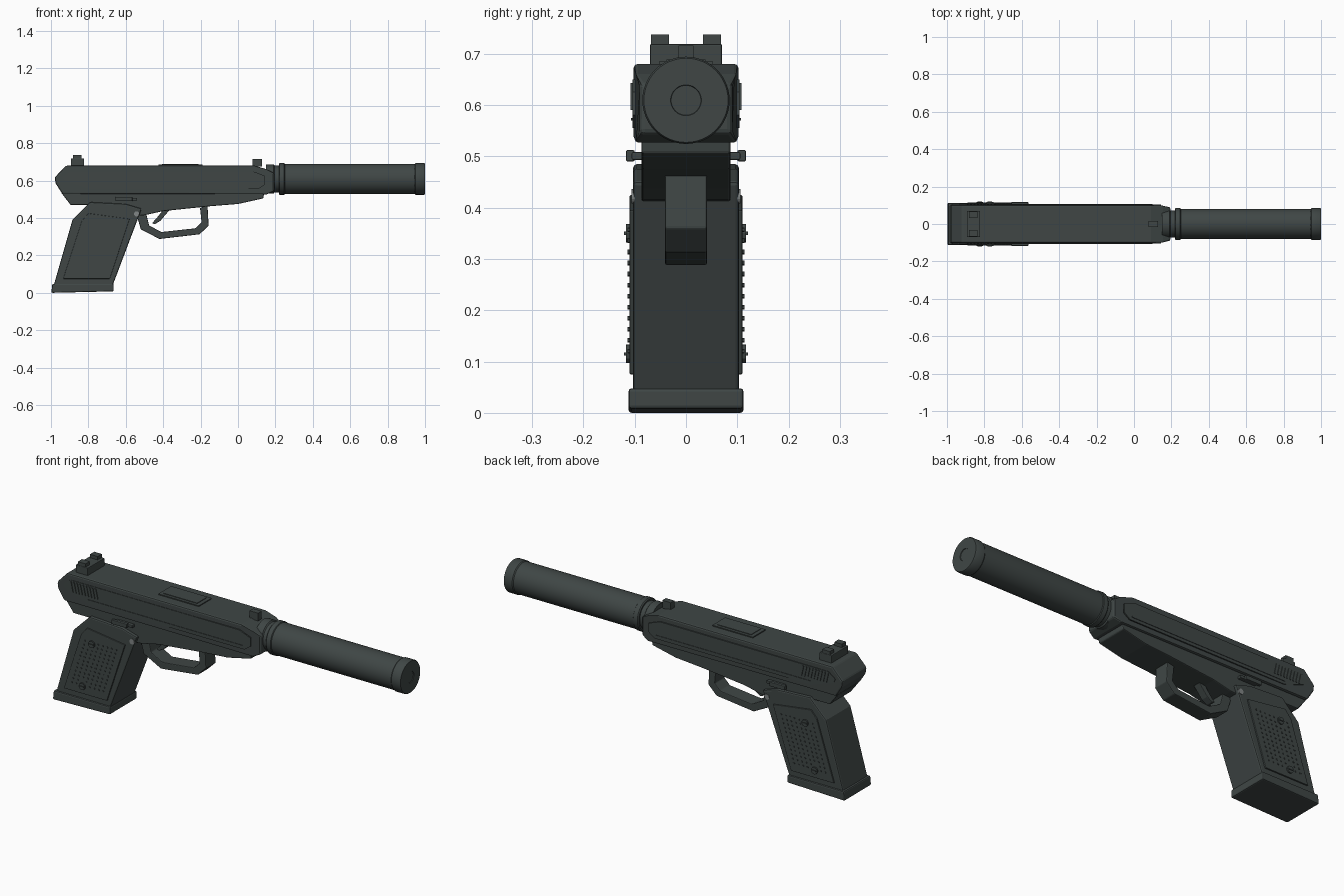
import bpy, bmesh, math
from mathutils import Matrix, Vector

if "Cube" in bpy.data.objects:
    bpy.data.objects.remove(bpy.data.objects["Cube"])


def material(name, rgb):
    m = bpy.data.materials.new(name)
    m.diffuse_color = (*rgb, 1)
    m.use_nodes = True
    m.node_tree.nodes["Principled BSDF"].inputs["Base Color"].default_value = m.diffuse_color
    return m


SLATE = material("dark slate", (0.050, 0.062, 0.060))
STEEL = material("pin grey", (0.22, 0.24, 0.24))


def finish(name, bm, mat=SLATE, bevel=0, mirror=False, smooth=False):
    bmesh.ops.recalc_face_normals(bm, faces=bm.faces[:])
    me = bpy.data.meshes.new(name)
    bm.to_mesh(me)
    bm.free()
    me.materials.append(mat)
    ob = bpy.data.objects.new(name, me)
    bpy.context.collection.objects.link(ob)
    if bevel:
        b = ob.modifiers.new("bevel", "BEVEL")
        b.width, b.segments, b.limit_method = bevel, 2, "ANGLE"
        b.angle_limit = math.radians(35)
    if mirror:
        m = ob.modifiers.new("mirror", "MIRROR")
        m.use_axis = (False, True, False)
    if smooth:
        bpy.context.view_layer.objects.active = ob
        ob.select_set(True)
        bpy.ops.object.shade_smooth_by_angle(angle=math.radians(35))
        ob.select_set(False)
    return ob


def add_prism(bm, pts, y0, y1):
    """Extrude an x/z outline between two y positions."""
    f = bm.faces.new([bm.verts.new((x, y0, z)) for x, z in pts])
    out = bmesh.ops.extrude_face_region(bm, geom=[f])
    vs = [v for v in out["geom"] if isinstance(v, bmesh.types.BMVert)]
    bmesh.ops.translate(bm, verts=vs, vec=(0, y1 - y0, 0))


def prism(name, pts, y0, y1, **kw):
    bm = bmesh.new()
    add_prism(bm, pts, y0, y1)
    return finish(name, bm, **kw)


def rect(x0, x1, z0, z1):
    return [(x0, z0), (x1, z0), (x1, z1), (x0, z1)]


def add_disc(bm, x, z, r, y0, y1, n=12):
    m = Matrix.Translation((x, (y0 + y1) / 2, z)) @ Matrix.Rotation(math.pi / 2, 4, "X")
    bmesh.ops.create_cone(bm, cap_ends=True, segments=n, radius1=r, radius2=r,
                          depth=abs(y1 - y0), matrix=m)


def lathe_x(name, profile, zc, n=48):
    """Spin (x, radius) points about the barrel axis."""
    bm = bmesh.new()
    vs = [bm.verts.new((x, 0, zc + r)) for x, r in profile]
    es = [bm.edges.new(p) for p in zip(vs, vs[1:])]
    bmesh.ops.spin(bm, geom=vs + es, cent=(0, 0, zc), axis=(1, 0, 0),
                   angle=2 * math.pi, steps=n)
    bmesh.ops.remove_doubles(bm, verts=bm.verts[:], dist=1e-5)
    return finish(name, bm, smooth=True)


# Slide, with the nose narrowed in plan
slide = [(-0.98, 0.617), (-0.92, 0.68), (0.09, 0.68), (0.155, 0.66), (0.195, 0.64),
         (0.195, 0.545), (0.155, 0.527), (-0.94, 0.53), (-0.975, 0.585)]
bm = bmesh.new()
add_prism(bm, slide, -0.102, 0.102)
for v in bm.verts:
    if v.co.x > 0.18:
        v.co.y *= 0.86
finish("slide", bm, bevel=0.008)

# Raised side panels, rear serrations and side rails
prism("slide_side_panel", [(-0.94, 0.62), (-0.90, 0.65), (0.08, 0.65), (0.145, 0.625),
      (0.145, 0.58), (0.11, 0.555), (-0.80, 0.555), (-0.93, 0.60)],
      0.098, 0.1045, mirror=True)
prism("slide_side_rail", rect(-0.80, 0.10, 0.570, 0.575), 0.100, 0.107, mirror=True)
bm = bmesh.new()
for i in range(9):
    x = -0.89 + i * 0.018
    add_prism(bm, [(x, 0.59), (x + 0.008, 0.59), (x - 0.004, 0.643), (x - 0.012, 0.643)],
              0.100, 0.108)
finish("slide_serrations", bm, mirror=True)

# Ejection port frame and cover on the top
bm = bmesh.new()
for x0, x1, y0, y1, z in ((-0.425, -0.19, -0.053, 0.053, 0.685),
                          (-0.405, -0.21, -0.038, 0.038, 0.688)):
    add_prism(bm, rect(x0, x1, 0.675, z), y0, y1)
finish("ejection_port", bm)

# Lower frame
prism("frame", [(-0.945, 0.535), (-0.895, 0.47), (-0.79, 0.47), (-0.56, 0.41),
      (-0.50, 0.415), (-0.40, 0.437), (-0.15, 0.463), (0.0, 0.475), (0.135, 0.505),
      (0.14, 0.535)], -0.087, 0.087, bevel=0.005)

# Grip, raised side panels and base plate
prism("grip", [(-0.79, 0.485), (-0.885, 0.39), (-0.985, 0.04), (-0.67, 0.04),
      (-0.515, 0.45), (-0.60, 0.475)], -0.103, 0.103, bevel=0.007)
prism("grip_panel", [(-0.80, 0.425), (-0.835, 0.385), (-0.935, 0.075), (-0.685, 0.075),
      (-0.58, 0.395)], 0.09, 0.110, mirror=True, bevel=0.003)
prism("base_plate", [(-0.998, 0.0), (-0.665, 0.008), (-0.665, 0.048), (-0.993, 0.048)],
      -0.112, 0.112, bevel=0.006)

# Grip studs follow the rake of the grip
bm = bmesh.new()
for row in range(12):
    z = 0.12 + row * 0.0215
    for col in range(8):
        x = -0.96 + 0.32 * z + 0.035 + col * 0.026
        if min(math.hypot(x + 0.77, z - 0.35), math.hypot(x + 0.825, z - 0.115)) > 0.028:
            add_disc(bm, x, z, 0.0045, 0.107, 0.114, 6)
finish("grip_studs", bm, mirror=True)

# Grip screws with slots
bm = bmesh.new()
for x, z in ((-0.77, 0.35), (-0.825, 0.115)):
    add_disc(bm, x, z, 0.018, 0.105, 0.117, 12)
    add_prism(bm, rect(x - 0.012, x + 0.012, z - 0.003, z + 0.003), 0.114, 0.121)
finish("grip_screws", bm, mirror=True)

# Trigger guard as a closed strip between an outer and an inner path
outer = [(-0.545, 0.43), (-0.52, 0.34), (-0.42, 0.288), (-0.205, 0.313), (-0.157, 0.36),
         (-0.163, 0.465)]
inner = [(-0.203, 0.455), (-0.195, 0.377), (-0.228, 0.345), (-0.41, 0.325),
         (-0.475, 0.36), (-0.49, 0.42)]
prism("trigger_guard", outer + inner, -0.041, 0.041, bevel=0.004)
prism("trigger", [(-0.395, 0.45), (-0.435, 0.40), (-0.46, 0.372), (-0.445, 0.367),
      (-0.415, 0.385), (-0.36, 0.45)], -0.02, 0.02, bevel=0.003)

# Safety lever and pivot pin
bm = bmesh.new()
add_prism(bm, rect(-0.64, -0.54, 0.493, 0.508), 0.08, 0.106)
add_prism(bm, rect(-0.655, -0.565, 0.49, 0.512), 0.10, 0.117)
finish("safety_lever", bm, mirror=True, bevel=0.003)
bm = bmesh.new()
add_disc(bm, -0.542, 0.422, 0.014, 0.08, 0.106, 16)
finish("frame_pin", bm, mat=STEEL, mirror=True)

# Sights
prism("rear_sight_base", rect(-0.893, -0.823, 0.675, 0.719), -0.07, 0.07, bevel=0.003)
prism("rear_sight_posts", rect(-0.882, -0.838, 0.715, 0.737), 0.033, 0.068, mirror=True)
prism("front_sight", rect(0.078, 0.127, 0.675, 0.716), -0.015, 0.015)

# Barrel collar and suppressor tube with raised end rings
lathe_x("barrel_collar", [(0.15, 0.0), (0.15, 0.078), (0.19, 0.078), (0.195, 0.072),
        (0.225, 0.072), (0.225, 0.0)], 0.609)
lathe_x("suppressor", [(0.218, 0.0), (0.218, 0.08), (0.223, 0.085), (0.247, 0.085),
        (0.25, 0.081), (0.945, 0.081), (0.95, 0.085), (0.995, 0.085), (1.0, 0.082),
        (1.0, 0.03), (0.997, 0.029), (0.997, 0.0)], 0.609)
